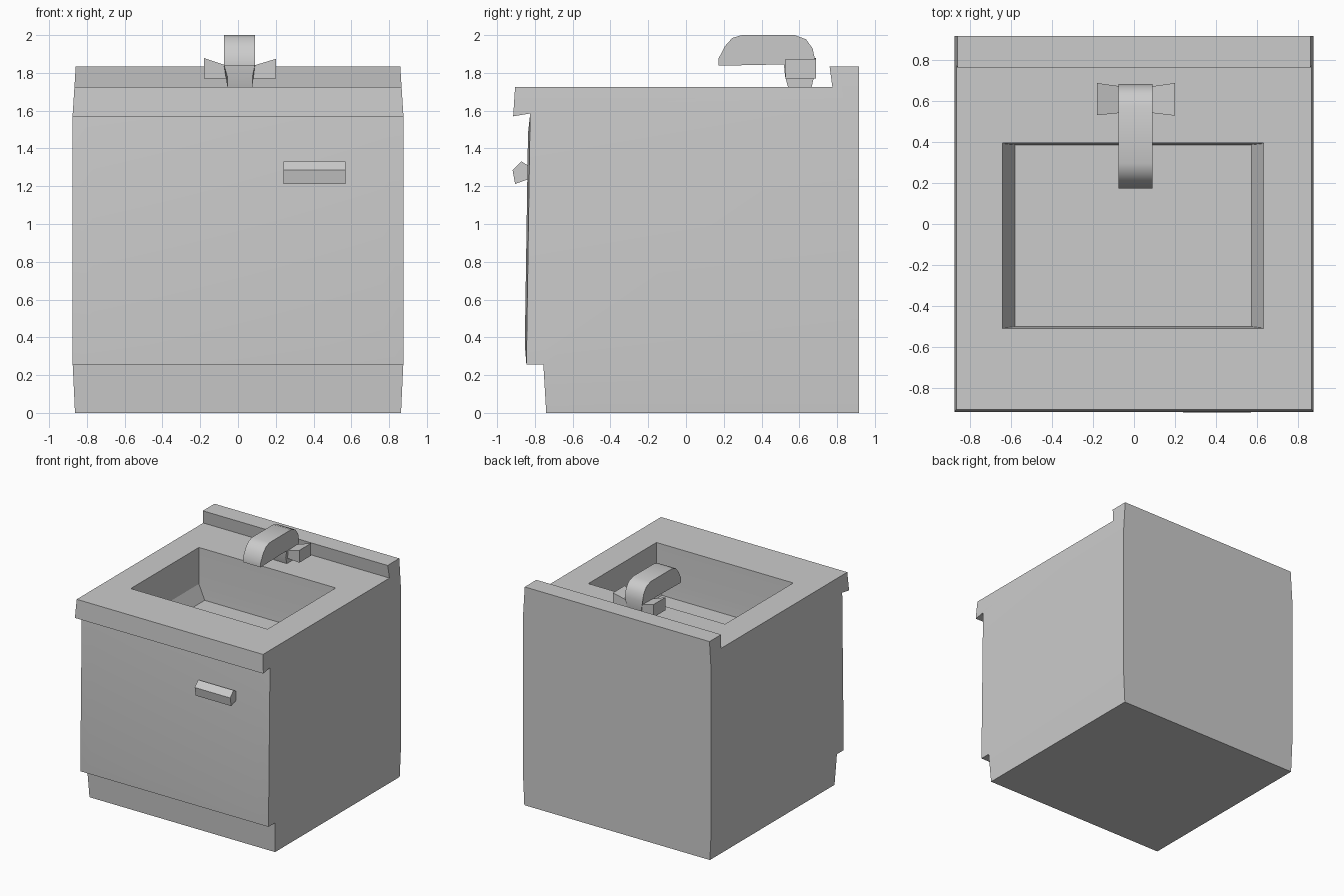
import bpy, bmesh, math
from mathutils import Vector

if "Cube" in bpy.data.objects:
    bpy.data.objects.remove(bpy.data.objects["Cube"], do_unlink=True)

GREY = (0.6, 0.6, 0.6, 1)
grey = bpy.data.materials.new("plain grey")
grey.use_nodes = True
grey.diffuse_color = GREY
grey.node_tree.nodes["Principled BSDF"].inputs["Base Color"].default_value = GREY


def loft(loops):
    """Skin a list of equal point loops and cap both ends."""
    bm = bmesh.new()
    rings = [[bm.verts.new(p) for p in loop] for loop in loops]
    for a, b in zip(rings, rings[1:]):
        for i in range(len(a)):
            j = (i + 1) % len(a)
            bm.faces.new((a[i], a[j], b[j], b[i]))
    bm.faces.new(rings[0])
    bm.faces.new(rings[-1])
    bmesh.ops.recalc_face_normals(bm, faces=bm.faces)
    return bm


def prism(profile, x0, x1):
    """Extrude a (y, z) side profile across x."""
    return loft([[(x, y, z) for y, z in profile] for x in (x0, x1)])


def finish(bm, name, smooth=None):
    mesh = bpy.data.meshes.new(name)
    bm.normal_update()
    bm.to_mesh(mesh)
    bm.free()
    mesh.materials.append(grey)
    obj = bpy.data.objects.new(name, mesh)
    bpy.context.collection.objects.link(obj)
    if smooth:
        bpy.ops.object.select_all(action='DESELECT')
        obj.select_set(True)
        bpy.context.view_layer.objects.active = obj
        bpy.ops.object.shade_smooth_by_angle(angle=math.radians(smooth))
    return obj


def pick(bm, normal, centre):
    """Face facing a direction whose centre is nearest a point."""
    bm.normal_update()
    facing = [f for f in bm.faces if f.normal.dot(Vector(normal)) > 0.95]
    return min(facing, key=lambda f: (f.calc_center_median() - Vector(centre)).length)


def fit_rect(face, x0, x1, y0, y1, z):
    """Place the four corners of a level face on a rectangle."""
    mid = face.calc_center_median()
    for v in face.verts:
        v.co = (x0 if v.co.x < mid.x else x1, y0 if v.co.y < mid.y else y1, z)


# Cabinet with toe kick, counter lip and backsplash
side = [(-0.74, 0), (-0.755, 0.255), (-0.845, 0.255), (-0.825, 1.585),
        (-0.915, 1.57), (-0.905, 1.725), (0.775, 1.725), (0.76, 1.835),
        (0.915, 1.835), (0.915, 0)]
bm = prism(side, -1, 1)
for z in (0.255, 1.585):
    bmesh.ops.bisect_plane(bm, geom=bm.verts[:] + bm.edges[:] + bm.faces[:],
                           dist=0.001, plane_co=(0, 0, z), plane_no=(0, 0, 1))
for v in bm.verts:
    z = v.co.z
    if z < 0.255:
        half = 0.863 + 0.012 * z / 0.255
    else:
        half = 0.875 - 0.016 * max(0, (z - 1.585) / 0.25)
    v.co.x *= half

# Softly raised door panel
door = pick(bm, (0, -1, 0), (0, -0.84, 0.9))
bmesh.ops.inset_individual(bm, faces=[door], thickness=0.15)
for v in door.verts:
    v.co.y -= 0.01

# Basin: straight walls, then sloping ends down to the floor
basin = pick(bm, (0, 0, 1), (0, 0, 1.725))
bmesh.ops.inset_individual(bm, faces=[basin], thickness=0.2)
fit_rect(basin, -0.64, 0.632, -0.51, 0.395, 1.725)
for rect in ((-0.638, 0.63, -0.507, 0.392, 1.42), (-0.58, 0.573, -0.5, 0.386, 1.3)):
    bmesh.ops.inset_individual(bm, faces=[basin], thickness=0.01)
    fit_rect(basin, *rect)
finish(bm, "cabinet_and_basin", 20)

# Door handle
pull = [(-0.84, 1.235), (-0.905, 1.212), (-0.918, 1.285), (-0.872, 1.332), (-0.84, 1.312)]
finish(prism(pull, 0.24, 0.57), "door_handle")

# Tap column and rounded spout, narrower at the foot
spout = [(0.172, 1.838), (0.172, 1.875), (0.205, 1.94), (0.245, 1.985), (0.295, 2),
         (0.575, 2), (0.635, 1.978), (0.67, 1.93), (0.683, 1.87), (0.678, 1.78),
         (0.665, 1.725), (0.54, 1.725), (0.525, 1.78), (0.518, 1.845)]
bm = prism(spout, -0.075, 0.09)
for v in bm.verts:
    if v.co.z < 1.8:
        v.co.x = 0.01 + (v.co.x - 0.0075) * 0.8
finish(bm, "tap_spout", 35)

# Flared cross bar forming both tap levers
bar = []
for x, y0, y1, top in ((-0.18, 0.53, 0.687, 1.878), (-0.06, 0.542, 0.67, 1.838),
                       (0.08, 0.542, 0.67, 1.838), (0.2, 0.528, 0.687, 1.874)):
    bar.append([(x, y0, 1.77), (x, y1, 1.77), (x, y1, top), (x, y0, top)])
finish(loft(bar), "tap_levers")
